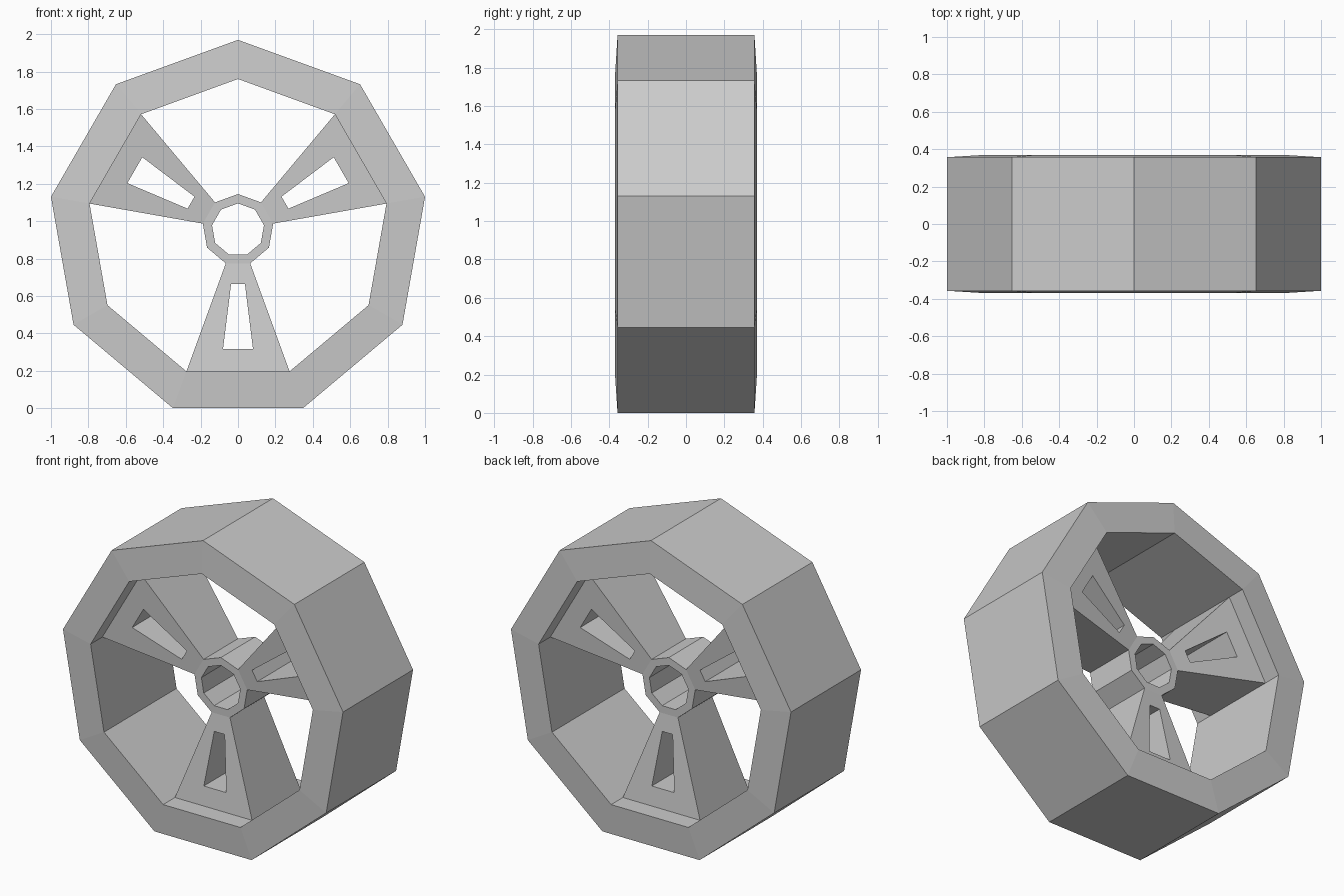
import bpy, bmesh
from math import cos, sin, pi, radians

if "Cube" in bpy.data.objects:
    bpy.data.objects.remove(bpy.data.objects["Cube"])

SIDES = 9
R = 1 / cos(radians(10))            # outer radius so the width is 2
CZ = R * cos(pi / SIDES)            # axle height, resting on a flat
RIM_IN, HUB_OUT, HUB_IN = 0.806, 0.191, 0.141
HUB_Y, SPOKE_Y = 0.175, 0.25        # half depths at hub and at rim


def finish(name, bm):
    bmesh.ops.recalc_face_normals(bm, faces=bm.faces)
    me = bpy.data.meshes.new(name)
    bm.to_mesh(me)
    bm.free()
    ob = bpy.data.objects.new(name, me)
    bpy.context.collection.objects.link(ob)
    return ob


def bridge_rings(bm, rings):
    """Join closed rings of verts, the last back to the first."""
    for i, a in enumerate(rings):
        b = rings[(i + 1) % len(rings)]
        n = len(a)
        for k in range(n):
            j = (k + 1) % n
            bm.faces.new((a[k], a[j], b[j], b[k]))


def nonagon_ring(name, profile):
    """Sweep a closed (radius, y) profile round the axle."""
    bm = bmesh.new()
    rings = []
    for r, y in profile:
        angs = [pi / 2 + 2 * pi * k / SIDES for k in range(SIDES)]
        rings.append([bm.verts.new((r * cos(a), y, CZ + r * sin(a))) for a in angs])
    bridge_rings(bm, rings)
    return finish(name, bm)


def spoke(name, turn):
    """Tapered spoke with a window, spanning one flat of hub and rim."""
    bm = bmesh.new()
    d0, d1 = HUB_OUT * cos(pi / SIDES), RIM_IN * cos(pi / SIDES)
    w0, w1 = HUB_OUT * sin(pi / SIDES), RIM_IN * sin(pi / SIDES)
    outer = [(-w0, d0), (w0, d0), (w1, d1), (-w1, d1)]
    window = [(-0.037, 0.29), (0.037, 0.29), (0.08, 0.637), (-0.08, 0.637)]
    c, s = cos(turn), sin(turn)
    rings = []
    for pts, side in ((outer, -1), (window, -1), (window, 1), (outer, 1)):
        ring = []
        for x, d in pts:
            y = HUB_Y + (SPOKE_Y - HUB_Y) * (d - d0) / (d1 - d0)
            ring.append(bm.verts.new((x * c + d * s, side * y, CZ + x * s - d * c)))
        rings.append(ring)
    bridge_rings(bm, rings)
    return finish(name, bm)


# Wide rim with slightly crowned side faces
nonagon_ring("rim", [(R, -0.357), (R, 0.357), (RIM_IN, 0.37), (RIM_IN, -0.37)])

# Hollow hub
nonagon_ring("hub", [(HUB_OUT, -HUB_Y), (HUB_OUT, HUB_Y), (HUB_IN, HUB_Y), (HUB_IN, -HUB_Y)])

# Three windowed spokes
for i in range(3):
    spoke(f"spoke_{i + 1}", 2 * pi * i / 3)
